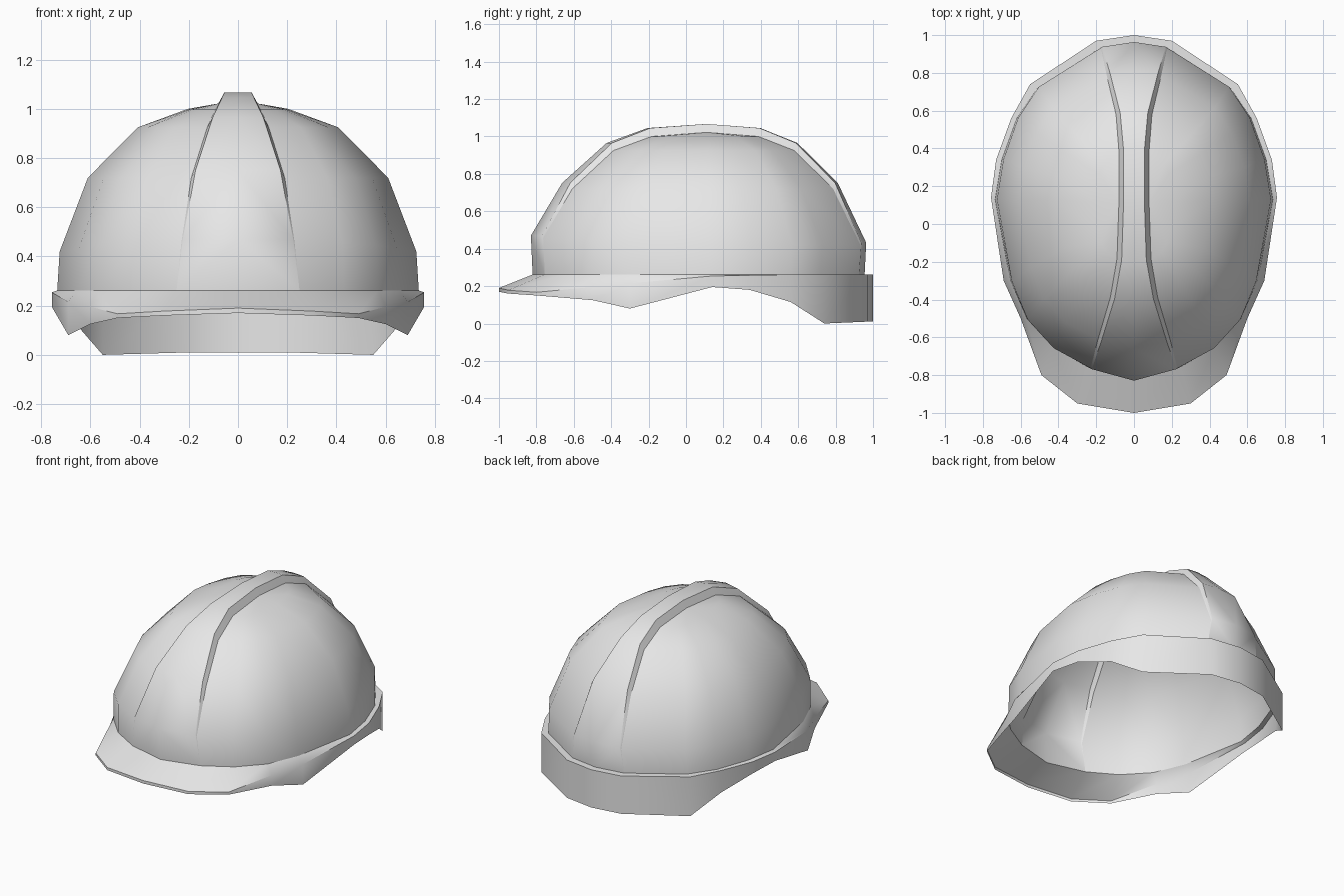
import bpy, bmesh, math

old = bpy.data.objects.get("Cube")
if old:
    bpy.data.objects.remove(old, do_unlink=True)

GREY = (0.8, 0.8, 0.8, 1)
mat = bpy.data.materials.new("light_grey")
mat.use_nodes = True
mat.diffuse_color = GREY
mat.node_tree.nodes["Principled BSDF"].inputs["Base Color"].default_value = GREY

# Left half of the dome's footprint, from back centre to front centre
BASE = [(0, .955), (.19, .925), (.51, .72), (.62, .56), (.70, .34), (.735, .13),
        (.655, -.30), (.57, -.50), (.43, -.65), (.25, -.755), (0, -.82)]
# Rim outline: x, y, top edge height, bottom edge height
RIM = [(0, 1, .262, .01), (.2, .97, .262, .01), (.55, .74, .262, 0),
       (.65, .56, .262, .115), (.73, .34, .258, .18), (.757, .14, .254, .195),
       (.69, -.30, .215, .08), (.6, -.5, .195, .125), (.49, -.8, .167, .15),
       (.3, -.95, .178, .16), (0, -1, .19, .17)]
# Dome levels: x scale, y scale, height, ridge width factor, ridge lift
LEVELS = [(1, 1, .262, 1, 0), (.985, 1.01, .42, .92, .012), (.81, .83, .72, .76, .032),
          (.5, .575, .925, .5, .04), (.19, .34, 1.0, .36, .045), (0, 0, 1.022, .32, .045)]
POLE_Y, POLE_X = .11, .08
LAST = len(BASE) - 1


def dome_point(col, lev):
    bx, by = BASE[col]
    sx, sy, z, width, _ = LEVELS[lev]
    if col in (1, LAST - 1):            # seam beside the ridge
        x = max(POLE_X, bx * width)
    else:
        x = POLE_X + sx * (bx - POLE_X)
    if lev == 1:                        # lower wall stands taller at the front
        z += .05 * max(0, -by)
    return x, POLE_Y + sy * (by - POLE_Y), z


def ridge_row(seam, centre, lev):
    x, y, z = dome_point(seam, lev)
    sy, lift = LEVELS[lev][1], LEVELS[lev][4]
    out = lift * .4 * sy * (1 if seam == 1 else -1)
    cy = POLE_Y + sy * (BASE[centre][1] - POLE_Y)
    return [(x, y, z), (x - lift * .55, y + out, z + lift), (0, cy, z + lift)]


def half_sheet(name, rows):
    """Skin rows of points with quads, then mirror to the other side."""
    bm = bmesh.new()
    grid = [[bm.verts.new(p) for p in row] for row in rows]
    for a, b in zip(grid, grid[1:]):
        for i in range(len(a) - 1):
            bm.faces.new((a[i], a[i + 1], b[i + 1], b[i]))
    bmesh.ops.remove_doubles(bm, verts=bm.verts, dist=.0005)
    bmesh.ops.recalc_face_normals(bm, faces=bm.faces)
    # Open sheets: turn them to face away from a point inside the dome
    if sum(f.normal.dot(f.calc_center_median()) * f.calc_area() for f in bm.faces) < 0:
        bmesh.ops.reverse_faces(bm, faces=bm.faces)
    me = bpy.data.meshes.new(name)
    bm.to_mesh(me)
    bm.free()
    me.materials.append(mat)
    ob = bpy.data.objects.new(name, me)
    bpy.context.collection.objects.link(ob)
    ob.modifiers.new("Mirror", 'MIRROR')
    bpy.ops.object.select_all(action='DESELECT')
    ob.select_set(True)
    bpy.context.view_layer.objects.active = ob
    bpy.ops.object.shade_smooth_by_angle(angle=math.radians(38))
    return ob


# Side panels of the dome
half_sheet("dome_shell", [[dome_point(c, l) for c in range(1, LAST)]
                          for l in range(len(LEVELS))])

# Raised centre ridge, running from front over the top to the back
top = len(LEVELS) - 1
half_sheet("centre_ridge",
           [ridge_row(LAST - 1, LAST, l) for l in range(top + 1)]
           + [ridge_row(1, 0, l) for l in range(top - 1, -1, -1)])

# Brim and rim: ledge out from the dome, then the outer wall
half_sheet("brim_and_rim", [[(x, y, LEVELS[0][2]) for x, y in BASE],
                            [(x, y, t) for x, y, t, b in RIM],
                            [(x, y, b) for x, y, t, b in RIM]])
